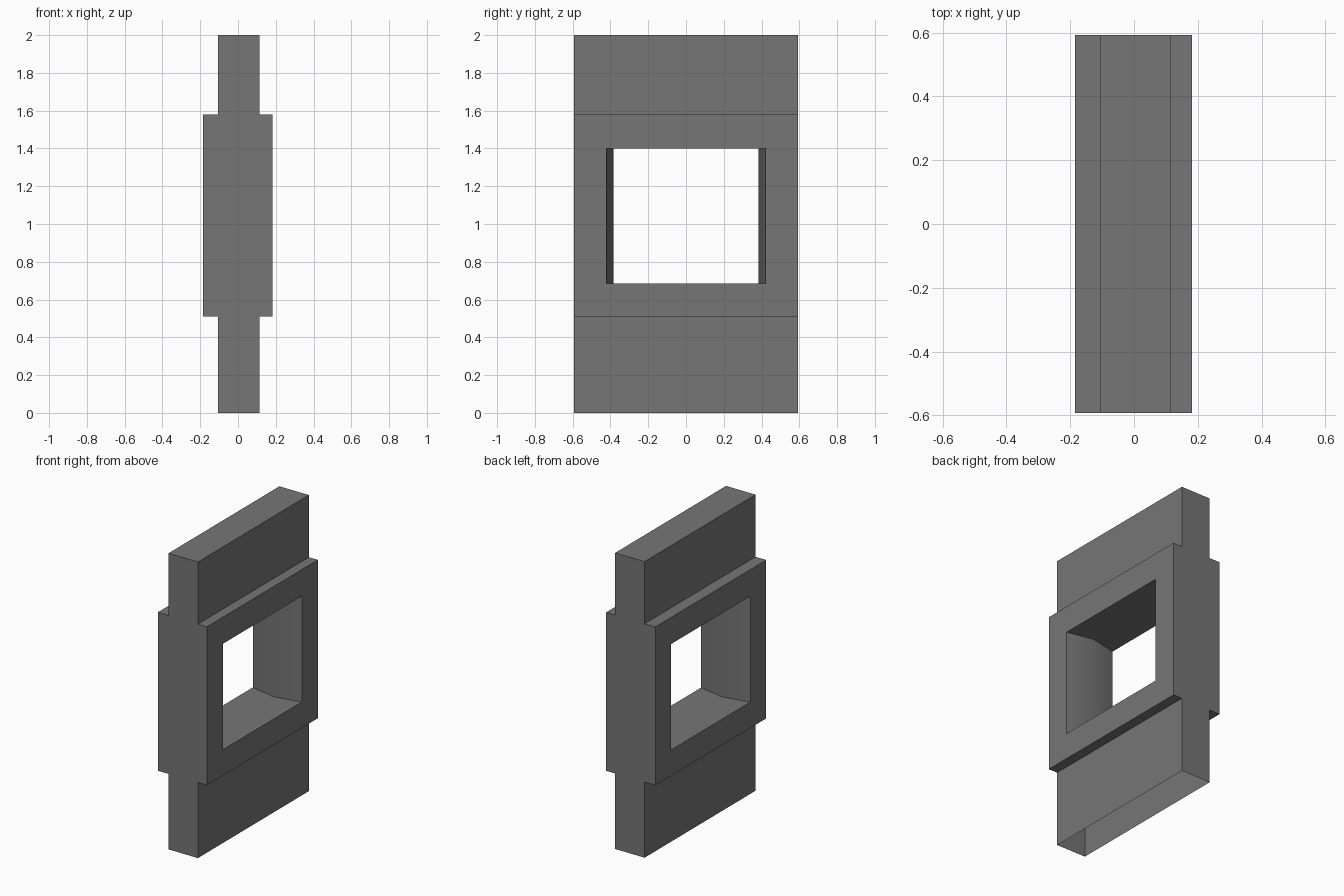
import bpy, bmesh

cube = bpy.data.objects.get("Cube")
if cube:
    bpy.data.objects.remove(cube, do_unlink=True)

# One flat grey for the whole part
grey = bpy.data.materials.new("dark_grey")
grey.use_nodes = True
colour = (0.18, 0.18, 0.18, 1)
grey.diffuse_color = colour
grey.node_tree.nodes["Principled BSDF"].inputs["Base Color"].default_value = colour


def prism(name, outline, offset):
    """Extrude a closed outline of 3D points along an offset."""
    bm = bmesh.new()
    face = bm.faces.new([bm.verts.new(p) for p in outline])
    new = bmesh.ops.extrude_face_region(bm, geom=[face])["geom"]
    verts = [v for v in new if isinstance(v, bmesh.types.BMVert)]
    bmesh.ops.translate(bm, verts=verts, vec=offset)
    bmesh.ops.recalc_face_normals(bm, faces=bm.faces)
    mesh = bpy.data.meshes.new(name)
    bm.to_mesh(mesh)
    bm.free()
    mesh.materials.append(grey)
    obj = bpy.data.objects.new(name, mesh)
    bpy.context.collection.objects.link(obj)
    return obj


# Wall section: thin above and below, thick in the middle
right_side = [(0.115, 0), (0.115, 0.51), (0.182, 0.51),
              (0.182, 1.58), (0.115, 1.58), (0.115, 2)]
left_side = [(-0.105 if x < 0.15 else -0.185, z) for x, z in reversed(right_side)]
half = 0.592
wall = prism("window_wall", [(x, -half, z) for x, z in right_side + left_side],
             (0, 2 * half, 0))

# Window opening whose jambs narrow to a waist halfway through
waist, flare, sill, head = 0.385, 0.46, 0.685, 1.40
plan = [(-0.37, -flare), (0, -waist), (0.37, -flare),
        (0.37, flare), (0, waist), (-0.37, flare)]
cutter = prism("opening_cutter", [(x, y, sill) for x, y in plan], (0, 0, head - sill))
cutter.hide_render = True

bpy.ops.object.select_all(action="DESELECT")
bpy.context.view_layer.objects.active = wall
wall.select_set(True)
cut = wall.modifiers.new("opening", "BOOLEAN")
cut.object = cutter
cut.solver = "EXACT"
bpy.ops.object.modifier_apply(modifier=cut.name)
bpy.data.objects.remove(cutter, do_unlink=True)

# The underside is open
bm = bmesh.new()
bm.from_mesh(wall.data)
under = [f for f in bm.faces if f.calc_center_median().z < 0.01]
bmesh.ops.delete(bm, geom=under, context="FACES")
bm.to_mesh(wall.data)
bm.free()

bpy.ops.object.shade_smooth_by_angle()
